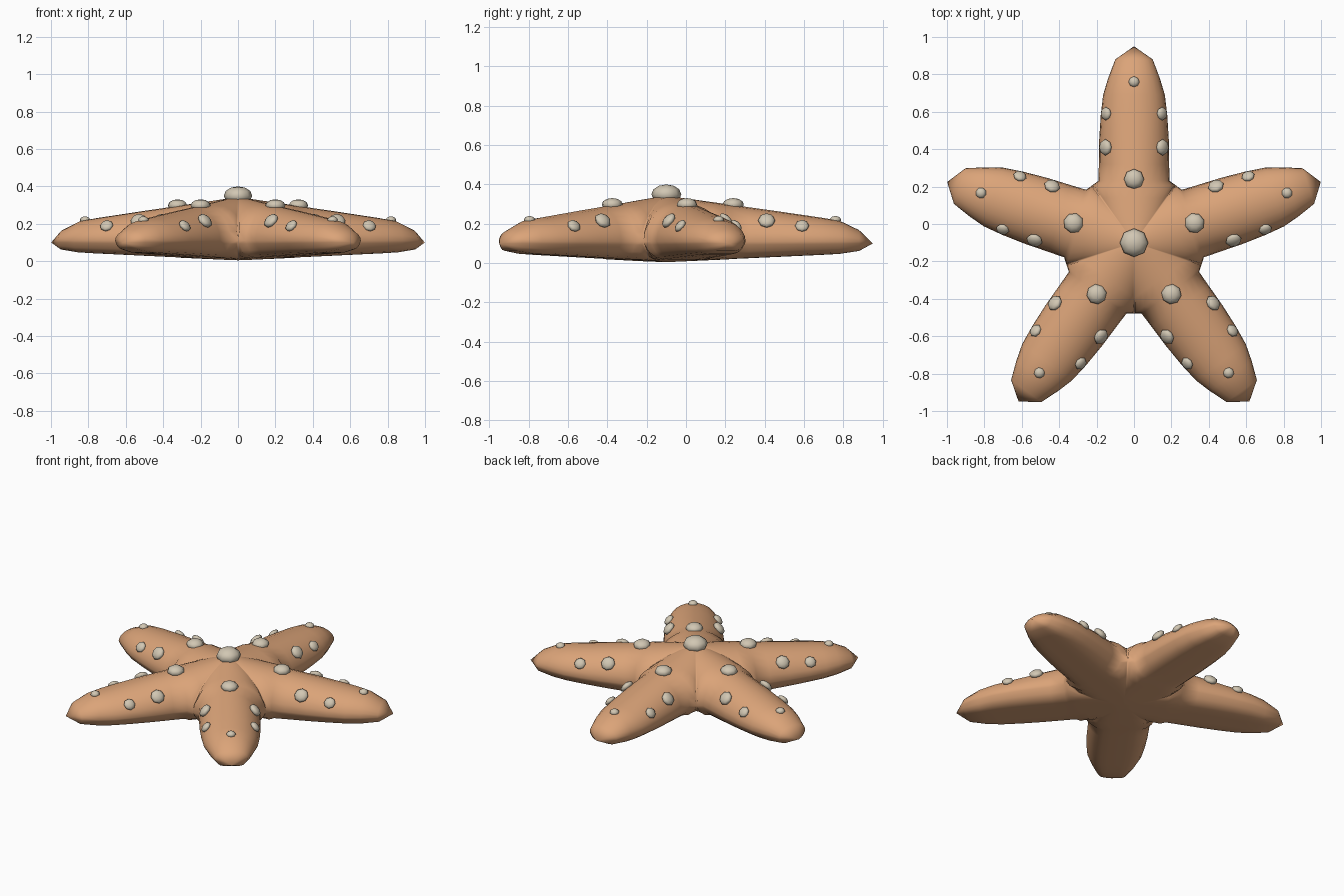
import bpy, bmesh, math
from mathutils import Matrix, Vector

if "Cube" in bpy.data.objects:
    bpy.data.objects.remove(bpy.data.objects["Cube"])

CENTRE = Vector((0, -0.1, 0))
VALLEY = 0.307          # distance along an arm where neighbouring arms part


def material(name, rgb):
    mat = bpy.data.materials.new(name)
    mat.use_nodes = True
    mat.diffuse_color = (*rgb, 1)
    bsdf = mat.node_tree.nodes["Principled BSDF"]
    bsdf.inputs["Base Color"].default_value = (*rgb, 1)
    bsdf.inputs["Roughness"].default_value = 0.8
    return mat


skin = material("sandy orange skin", (0.71, 0.37, 0.19))
shell = material("pale beige bumps", (0.64, 0.57, 0.45))


def finish(bm, name, mat):
    for f in bm.faces:
        f.smooth = True
    mesh = bpy.data.meshes.new(name)
    bm.to_mesh(mesh)
    bm.free()
    mesh.materials.append(mat)
    obj = bpy.data.objects.new(name, mesh)
    bpy.context.collection.objects.link(obj)
    return obj


def turn(i):
    return Matrix.Translation(CENTRE) @ Matrix.Rotation(i * math.tau / 5, 4, "Z")


# Arm stations: distance, half width, ridge height, underside height
T36 = math.tan(math.radians(36))
stations = [(r, r * T36, 0.343 - 0.14 * r, 0.005 + 0.045 * r) for r in (0.0, 0.08, 0.16, 0.24, VALLEY)]
stations += [
    (0.331, 0.190, 0.297, 0.021),
    (0.42, 0.188, 0.284, 0.025),
    (0.55, 0.186, 0.266, 0.031),
    (0.68, 0.178, 0.247, 0.037),
    (0.79, 0.165, 0.231, 0.042),
    (0.88, 0.138, 0.216, 0.047),
    (0.98, 0.100, 0.168, 0.062),
    (1.05, 0.0, 0.100, 0.100),
]
ACROSS = [math.sin(math.radians(a)) for a in range(-90, 91, 15)]


def height(u, r, ridge, under, top):
    """Rounded back, flatter belly, meeting at the arm's side edge."""
    mid = min(0.11, (ridge + under) / 2 + 0.02) if ridge > under else ridge
    u = abs(u) * min(1, r / VALLEY)
    if top:
        return mid + (ridge - mid) * math.sqrt(max(0, 1 - u * u))
    return mid - (mid - under) * (1 - u ** 6)


# Body: five lofted arms welded along the lines between them
bm = bmesh.new()
for i in range(5):
    place = turn(i)
    for top in (True, False):
        rows = [[bm.verts.new(place @ Vector((u * w, r, height(u, r, ridge, under, top))))
                 for u in ACROSS] for r, w, ridge, under in stations]
        for a, b in zip(rows, rows[1:]):
            for j in range(len(ACROSS) - 1):
                bm.faces.new((a[j], a[j + 1], b[j + 1], b[j]))
bmesh.ops.remove_doubles(bm, verts=bm.verts, dist=0.0005)
bmesh.ops.dissolve_degenerate(bm, edges=bm.edges, dist=0.0001)
bmesh.ops.recalc_face_normals(bm, faces=bm.faces)
finish(bm, "starfish_body", skin)


def bump(bm, place, pos, radius, thick, tilt):
    m = (place @ Matrix.Translation(pos) @ Matrix.Rotation(math.radians(tilt), 4, "Y")
         @ Matrix.Diagonal((radius, radius, thick, 1)))
    bmesh.ops.create_uvsphere(bm, u_segments=8, v_segments=6, radius=1, matrix=m)


# Central bump
bm = bmesh.new()
bump(bm, turn(0), (0, 0, 0.35), 0.076, 0.05, 0)
finish(bm, "central_bump", shell)

# Bumps on each arm: one at the root, two down each flank, one near the tip
for i in range(5):
    bm = bmesh.new()
    place = turn(i)
    bump(bm, place, (0, 0.34, 0.298), 0.054, 0.033, 0)
    bump(bm, place, (0, 0.86, 0.22), 0.029, 0.02, 0)
    for side in (-1, 1):
        bump(bm, place, (side * 0.153, 0.51, 0.217), 0.044, 0.023, side * 50)
        bump(bm, place, (side * 0.150, 0.69, 0.190), 0.036, 0.019, side * 50)
    finish(bm, f"arm_bumps_{i + 1}", shell)
